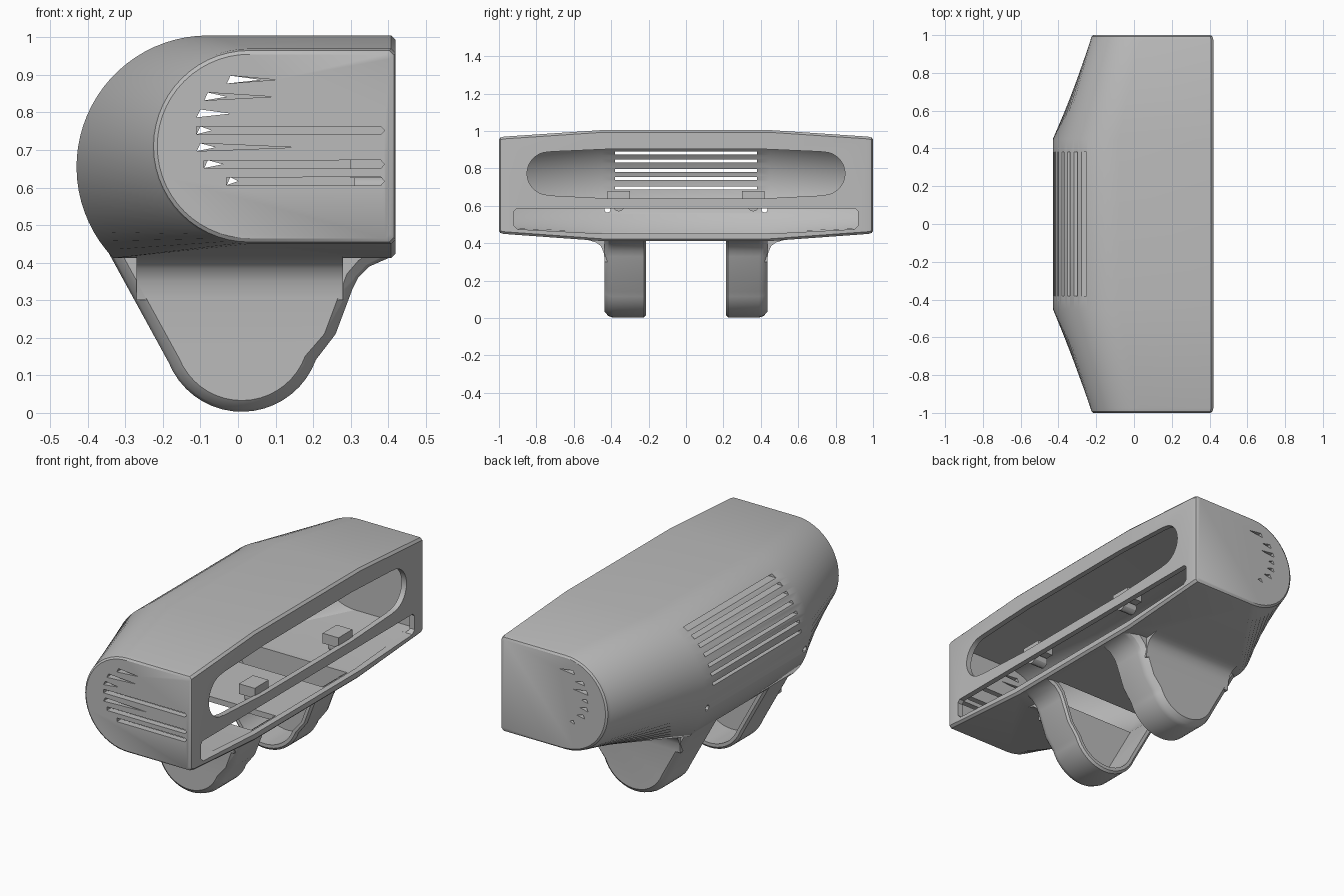
import bpy, bmesh
from math import pi, sin, cos, asin, radians

if "Cube" in bpy.data.objects:
    bpy.data.objects.remove(bpy.data.objects["Cube"])

grey = bpy.data.materials.new("plain grey")
grey.use_nodes = True
grey.diffuse_color = (0.5, 0.5, 0.5, 1)
grey.node_tree.nodes["Principled BSDF"].inputs["Base Color"].default_value = (0.5, 0.5, 0.5, 1)
WALL = 0.03


def loft(name, rings):
    """Closed solid through matching rings of 3D points."""
    bm = bmesh.new()
    vs = [[bm.verts.new(p) for p in ring] for ring in rings]
    n = len(vs[0])
    for a, b in zip(vs, vs[1:]):
        for i in range(n):
            j = (i + 1) % n
            bm.faces.new((a[i], a[j], b[j], b[i]))
    bm.faces.new(vs[0])
    bm.faces.new(vs[-1])
    bmesh.ops.recalc_face_normals(bm, faces=bm.faces[:])
    mesh = bpy.data.meshes.new(name)
    bm.to_mesh(mesh)
    bm.free()
    ob = bpy.data.objects.new(name, mesh)
    ob.data.materials.append(grey)
    bpy.context.collection.objects.link(ob)
    return ob


def prism_x(name, yz, lo, hi):
    return loft(name, [[(x, y, z) for y, z in yz] for x in (lo, hi)])


def prism_y(name, xz, lo, hi):
    return loft(name, [[(x, y, z) for x, z in xz] for y in (lo, hi)])


def box(name, x, y, z):
    return prism_x(name, [(y[0], z[0]), (y[1], z[0]), (y[1], z[1]), (y[0], z[1])], *x)


def disc(y, z, r, start=0, end=2 * pi, n=12):
    return [(y + r * cos(start + (end - start) * i / n),
             z + r * sin(start + (end - start) * i / n)) for i in range(n + 1)]


def combine(target, other, operation):
    mod = target.modifiers.new("combine", 'BOOLEAN')
    mod.operation = operation
    mod.solver = 'EXACT'
    mod.object = other
    bpy.context.view_layer.objects.active = target
    bpy.ops.object.modifier_apply(modifier=mod.name)
    bpy.data.objects.remove(other)


def section(cx, cz, r, bottom, t):
    """Flat front, rounded rear; inset by t."""
    right, top, bot, c = 0.42 - t, cz + r - t, bottom + t, 0.012
    end = pi + asin(min(1, (cz - bot) / (r - t)))
    arc = disc(cx, cz, r - t, pi / 2, end, 28)
    return [(right - c, bot), (right, bot + c), (right, top - c), (right - c, top)] + arc


def housing(name, stations):
    rings = []
    for y, part, t in stations:
        pts = section(-0.08, 0.655, 0.35, 0.412, t) if part == "mid" else section(0.03, 0.71, 0.26, 0.45, t)
        rings.append([(x, y, z) for x, z in pts])
    return loft(name, rings)


def leg_profile(t):
    arc = disc(0.01, 0.213, 0.21 - t, radians(202), radians(340), 18)
    return [(-0.385 + 1.13 * t, 0.5)] + arc + [
        (0.26 - t, 0.21), (0.305 - t, 0.33), (0.32 - t, 0.36 + t / 3),
        (0.35 - t, 0.39 + t / 2), (0.40 - t, 0.412 + t), (0.40 - t, 0.49)]


def leg(name, side, stations):
    return loft(name, [[(x, side * y, z) for x, z in leg_profile(t)] for y, t in stations])


# Main housing
shell = housing("housing", [(-1, "end", 0.015), (-0.993, "end", 0.005), (-0.975, "end", 0),
                            (-0.45, "mid", 0), (0.45, "mid", 0),
                            (0.975, "end", 0), (0.993, "end", 0.005), (1, "end", 0.015)])

# Rounded legs, blended outward into the underside
for s in (-1, 1):
    combine(shell, leg("leg", s, [(0.215, 0.012), (0.225, 0), (0.39, 0), (0.415, 0.008), (0.435, 0.03)]), 'UNION')
    blend = [(0.40, 0.30), (0.434, 0.30), (0.44, 0.35), (0.455, 0.385), (0.48, 0.404), (0.53, 0.419),
             (0.53, 0.46), (0.40, 0.46)]
    combine(shell, prism_x("leg_blend", [(s * y, z) for y, z in blend], -0.27, 0.28), 'UNION')

# Hollow the housing and legs; the legs stay open toward the middle
combine(shell, housing("cavity", [(-0.965, "end", WALL), (-0.45, "mid", WALL),
                                  (0.45, "mid", WALL), (0.965, "end", WALL)]), 'DIFFERENCE')
for s in (-1, 1):
    combine(shell, leg("leg_cavity", s, [(0.205, WALL), (0.41, WALL)]), 'DIFFERENCE')

# Large window in the flat side
half = [(0.38, 0.638), (0.72, 0.655)] + disc(0.735, 0.773, 0.115, -pi / 2, pi / 2, 16) + [(0.72, 0.89), (0.38, 0.905)]
window = half + [(-y, z) for y, z in reversed(half)]
combine(shell, prism_x("window_cutter", window, 0.34, 0.5), 'DIFFERENCE')

# Long slot below the window
half = [(0.46, 0.452), (0.90, 0.475), (0.92, 0.495), (0.92, 0.57), (0.905, 0.585)]
slot = half + [(-y, z) for y, z in reversed(half)]
combine(shell, prism_x("slot_cutter", slot, 0.35, 0.5), 'DIFFERENCE')

# Vent slots in the rounded rear
for z in (0.695, 0.745, 0.79, 0.84, 0.882, 0.92, 0.952):
    combine(shell, box("vent_cutter", (-0.5, -0.15), (-0.38, 0.38), (z - 0.008, z + 0.008)), 'DIFFERENCE')

# Tapered vents in both ends: left edge, tip at the front, tip at the back
vents = [(-0.03, 0.10, 0.06), (-0.09, 0.09, -0.03), (-0.11, -0.02, -0.02), (-0.11, 0.39, -0.07),
         (-0.11, 0.15, -0.06), (-0.09, 0.39, -0.04), (-0.03, 0.39, 0.0)]
for i, (x0, front, back) in enumerate(vents):
    z = 0.887 - 0.045 * i
    for side, tip in ((-1, front), (1, back)):
        if tip > 0.3:
            pts = [(x0, z - 0.01), (tip - 0.01, z - 0.011), (tip, z), (tip - 0.01, z + 0.011), (x0, z + 0.01)]
        else:
            pts = [(x0, z - 0.01), (tip, z), (x0 + 0.01, z + 0.011)]
        combine(shell, prism_y("end_vent_cutter", pts, side * 0.9, side * 1.1), 'DIFFERENCE')

# Screw holes in the rear
for s in (-1, 1):
    combine(shell, prism_x("hole_cutter", disc(s * 0.42, 0.58, 0.016)[:-1], -0.5, -0.3), 'DIFFERENCE')

# Mounting tabs behind the window sill
tabs = []
for side, s in (("right", -1), ("left", 1)):
    tabs.append(box(side + "_mounting_tab", (0.30, 0.395), (s * 0.36 - 0.06, s * 0.36 + 0.06), (0.625, 0.68)))
    tabs.append(prism_x(side + "_tab_screw", disc(s * 0.36, 0.60, 0.03)[:-1], 0.31, 0.392))

# Smooth curves, crisp edges
bpy.ops.object.select_all(action='DESELECT')
for ob in [shell] + tabs:
    ob.select_set(True)
bpy.context.view_layer.objects.active = shell
bpy.ops.object.shade_smooth_by_angle(angle=radians(30))
